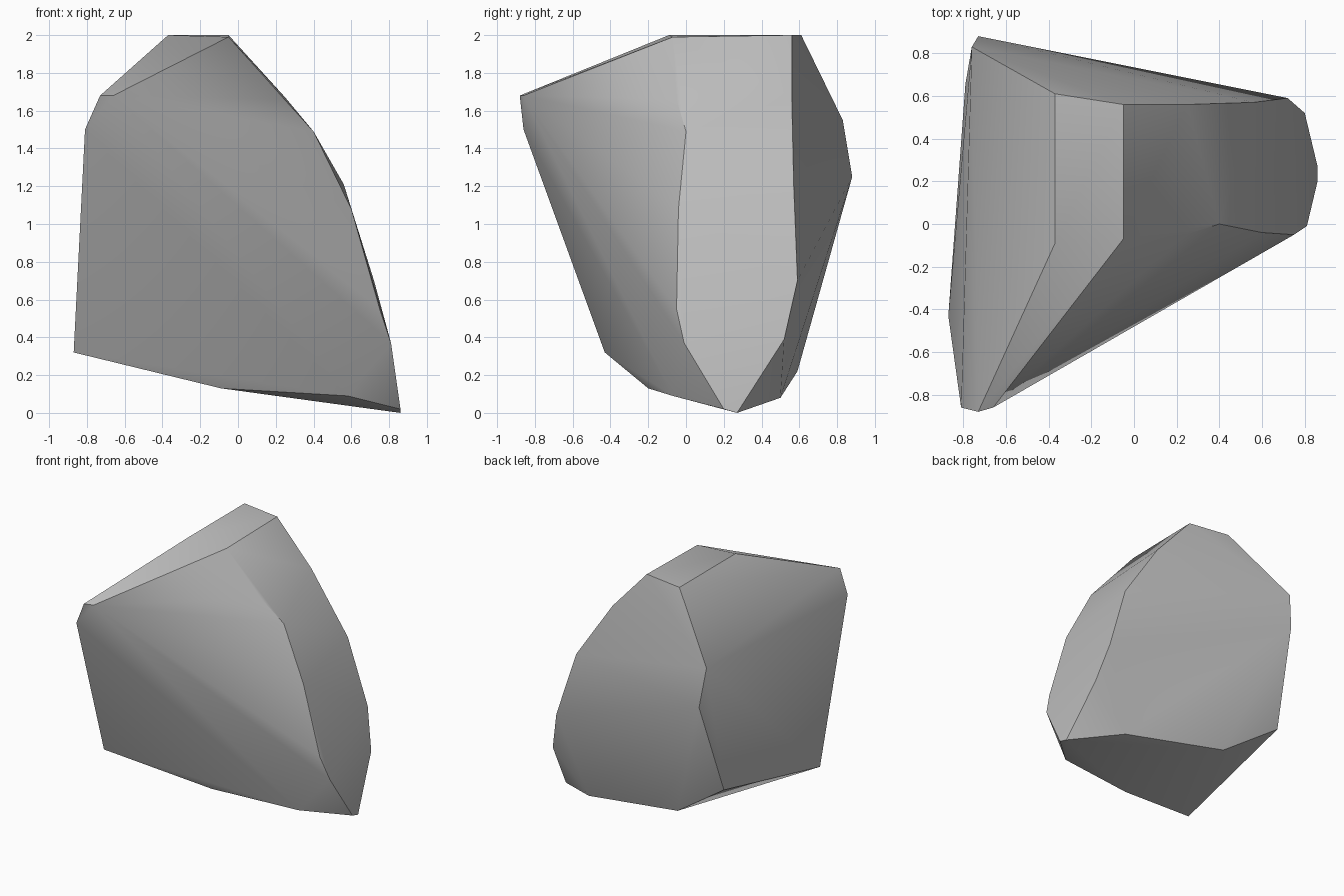
import bpy, bmesh, math

cube = bpy.data.objects.get("Cube")
if cube:
    bpy.data.objects.remove(cube, do_unlink=True)

# Stone material
stone = bpy.data.materials.new("stone grey")
stone.use_nodes = True
grey = (0.5, 0.5, 0.5, 1)
stone.diffuse_color = grey
stone.node_tree.nodes["Principled BSDF"].inputs["Base Color"].default_value = grey

# Corner points of the chipped boulder, grouped by region
crown = [(-.37, -.09, 2), (-.05, -.07, 1.99), (-.05, .56, 2), (-.37, .61, 2)]
front_peak = [(-.73, -.88, 1.68), (-.66, -.86, 1.68), (-.81, -.86, 1.5)]
flat_side = [(-.87, -.43, .32), (-.79, .655, .53), (-.73, .88, 1.25), (-.76, .83, 1.55)]
ridge_front = [(.24, -.05, 1.66), (.4, 0, 1.49), (.6, -.04, 1.08), (.75, -.05, .55), (.81, -.01, .37)]
ridge_back = [(.25, .56, 1.67), (.56, .57, 1.21), (.72, .59, .7), (.8, .52, .39)]
foot = [(.86, .2, .02), (.86, .27, 0), (.5, .5, .08), (-.34, .59, .22),
        (-.09, -.2, .13), (.58, -.07, .09)]

# Wrap the corners in a convex skin and merge the nearly flat facets
bm = bmesh.new()
for p in crown + front_peak + flat_side + ridge_front + ridge_back + foot:
    bm.verts.new(p)
hull = bmesh.ops.convex_hull(bm, input=bm.verts[:])
loose = [v for v in bm.verts if not v.link_faces]
bmesh.ops.delete(bm, geom=loose, context='VERTS')
bmesh.ops.dissolve_limit(bm, angle_limit=math.radians(1.5), verts=bm.verts[:], edges=bm.edges[:])
bmesh.ops.recalc_face_normals(bm, faces=bm.faces[:])

mesh = bpy.data.meshes.new("boulder")
bm.to_mesh(mesh)
bm.free()
mesh.materials.append(stone)
boulder = bpy.data.objects.new("boulder", mesh)
bpy.context.collection.objects.link(boulder)

# Soft facets with crisp main edges
bpy.ops.object.select_all(action='DESELECT')
boulder.select_set(True)
bpy.context.view_layer.objects.active = boulder
bpy.ops.object.shade_smooth_by_angle(angle=math.radians(30))
